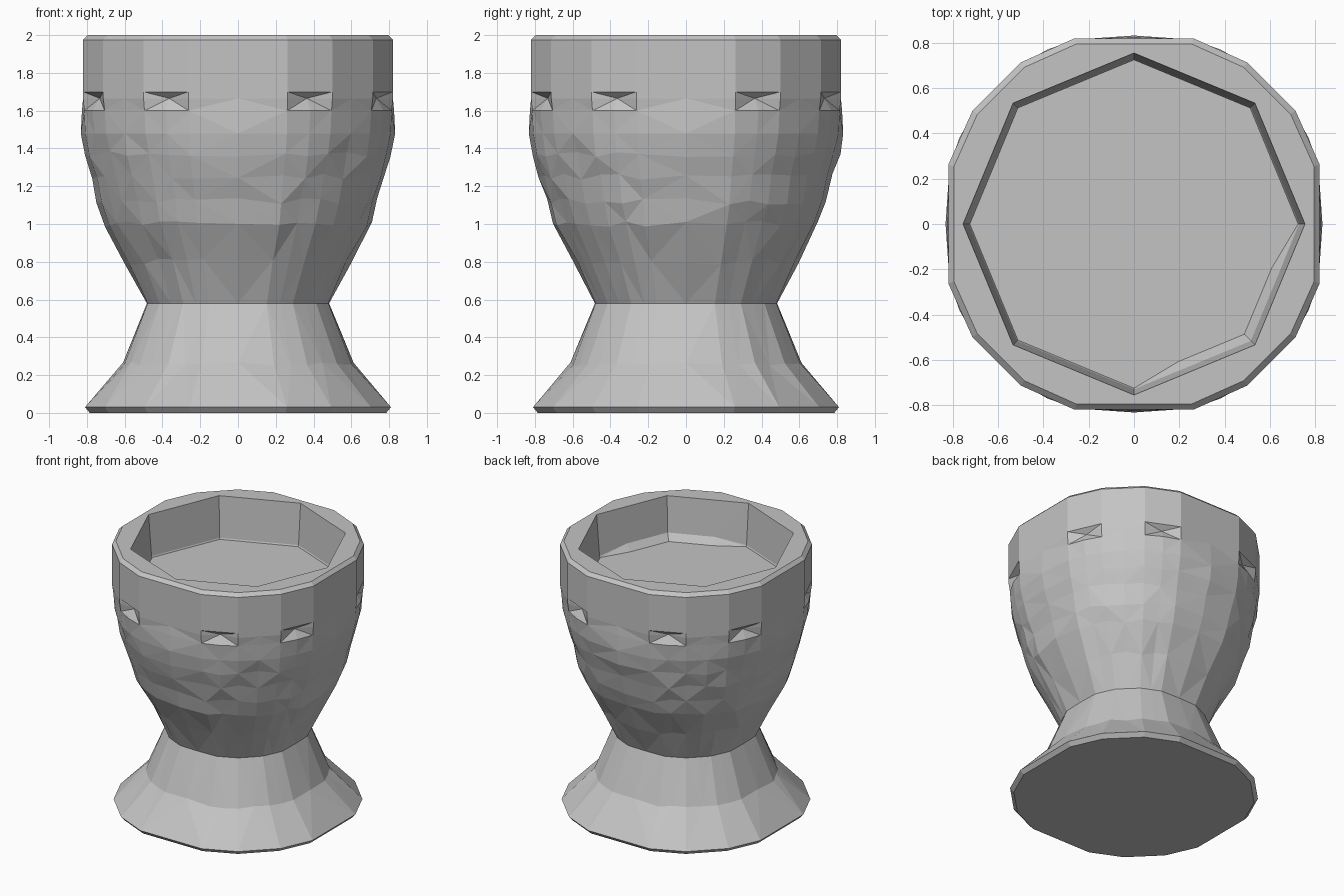
import bpy, bmesh, math, random
from mathutils import Vector

random.seed(4)
cube = bpy.data.objects.get("Cube")
if cube:
    bpy.data.objects.remove(cube, do_unlink=True)

stone = bpy.data.materials.new("plain_grey")
stone.use_nodes = True
grey = (0.55, 0.55, 0.55, 1)
stone.diffuse_color = grey
stone.node_tree.nodes["Principled BSDF"].inputs["Base Color"].default_value = grey

# Twelve-sided outline of unit half width, with a midpoint on every side
quarter = [(1, 0.32), (0.87, 0.61), (0.61, 0.87), (0.32, 1)]
corners = []
for q in range(4):
    for x, y in quarter:
        for _ in range(q):
            x, y = -y, x
        corners.append(Vector((x, y)))
outline = []
for i, c in enumerate(corners):
    outline += [c, (c + corners[(i + 1) % len(corners)]) / 2]
COUNT = len(outline)
# Midpoints of the sides that carry a notch: either side of each broad panel
notched = [i for i in range(COUNT) if i % 4 == 1]


def ring(z, r, roundness=0, jitter=0):
    """One ring; roundness blends the polygon towards a circle."""
    pts = []
    for p in outline:
        q = p.lerp(p.normalized() * 1.025, roundness) * r
        q *= 1 + random.uniform(-jitter, jitter)
        pts.append(Vector((q.x, q.y, z + random.uniform(-jitter, jitter) * 1.5)))
    return pts


def octagon_ring(z, r):
    """Ring lying on an octagon that has a corner on each axis."""
    step = math.pi / 4
    pts = []
    for p in outline:
        a = math.atan2(p.y, p.x) % step - step / 2
        d = p.normalized() * r * math.cos(step / 2) / math.cos(a)
        pts.append(Vector((d.x, d.y, z)))
    return pts


def loft(name, rings, cap_first=False, cap_last=False):
    bm = bmesh.new()
    loops = [[bm.verts.new(p) for p in r] for r in rings]
    for k, (a, b) in enumerate(zip(loops, loops[1:])):
        for i in range(COUNT):
            j = (i + 1) % COUNT
            quad = (a[i], a[j], b[j], b[i])
            # alternate diagonals for a hewn look
            if (i + k) % 2:
                bm.faces.new(quad[:3])
                bm.faces.new((quad[0], quad[2], quad[3]))
            else:
                bm.faces.new((quad[0], quad[1], quad[3]))
                bm.faces.new(quad[1:])
    if cap_first:
        bm.faces.new(loops[0][::-1])
    if cap_last:
        bm.faces.new(loops[-1])
    mesh = bpy.data.meshes.new(name)
    bm.to_mesh(mesh)
    bm.free()
    mesh.materials.append(stone)
    obj = bpy.data.objects.new(name, mesh)
    bpy.context.collection.objects.link(obj)
    return obj


# Flared foot
loft("foot", [ring(0, 0.785), ring(0.03, 0.81), ring(0.26, 0.605, 0.3, 0.006),
              ring(0.58, 0.48, 0.2)], cap_first=True)

# Hewn bowl wall
wall = [ring(0.58, 0.48, 0.2)]
for z, r in [(0.8, 0.585), (1, 0.69), (1.12, 0.73), (1.25, 0.765), (1.37, 0.797)]:
    wall.append(ring(z, r, 0.7, 0.011))
wall.append(ring(1.48, 0.82, 0.6))
ledge, groove, brow = ring(1.6, 0.82, 0.3), ring(1.665, 0.82), ring(1.7, 0.82)
for i in notched:
    for pts, scale in ((ledge, 1.01), (groove, 0.955)):
        pts[i].x *= scale
        pts[i].y *= scale
wall += [ledge, groove, brow, ring(1.975, 0.82), ring(2, 0.795)]

# Octagonal recess, with a chamfered floor edge in one quarter
mouth = octagon_ring(2, 0.755)
lower = octagon_ring(1.69, 0.73)
floor = octagon_ring(1.68, 0.725)
for low, flat in zip(lower, floor):
    if flat.x > 0.05 and flat.y < -0.05:
        low.z += 0.04
        flat.x *= 0.95
        flat.y *= 0.95
loft("bowl", wall + [mouth, lower, floor], cap_last=True)
